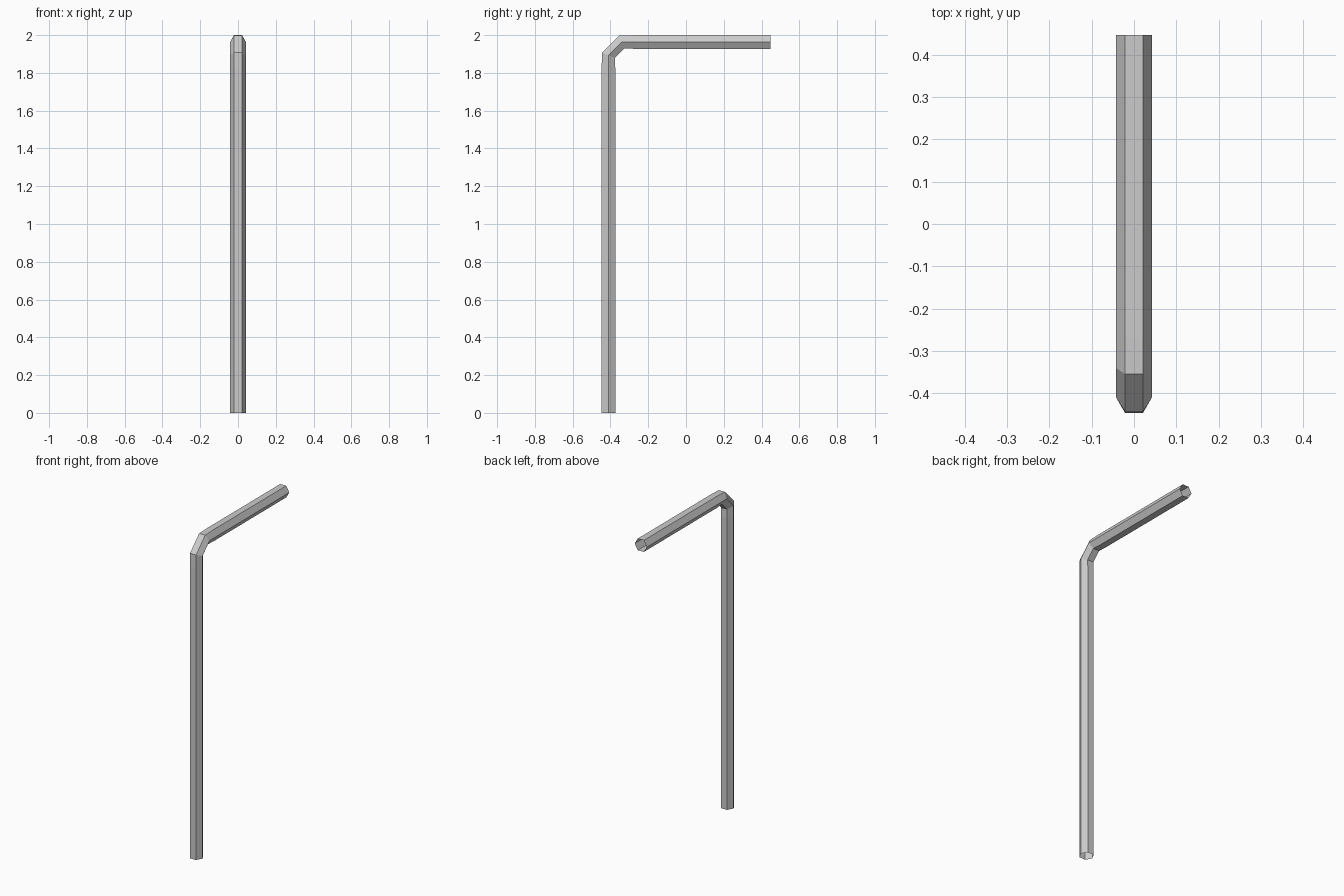
import bpy, bmesh, math

if "Cube" in bpy.data.objects:
    bpy.data.objects.remove(bpy.data.objects["Cube"])

R = 0.042                      # hexagon corner radius
H = R * math.sin(math.pi / 3)  # hexagon half-height across flats
YP = -0.447 + H                # centre line of the upright
ZP = 2.0 - H                   # centre line of the arm
B = 0.07                       # bend size

# Centre-line stations: y, z, direction of the ring's outward side (degrees from -y)
stations = [
    (YP, 0.0, 0),
    (YP, ZP - 2 * B, 0),
    (YP, ZP - B, 22.5),
    (YP + B, ZP, 67.5),
    (YP + 2 * B, ZP, 90),
    (0.447, ZP, 90),
]

# Open-ended hexagonal bent tube, corners on the left and right sides
bm = bmesh.new()
rings = []
for y, z, tilt in stations:
    t = math.radians(tilt)
    ring = []
    for k in range(6):
        a = k * math.pi / 3
        out = R * math.sin(a)
        ring.append(bm.verts.new((R * math.cos(a),
                                  y - out * math.cos(t),
                                  z + out * math.sin(t))))
    rings.append(ring)
for a, b in zip(rings, rings[1:]):
    for k in range(6):
        n = (k + 1) % 6
        bm.faces.new((a[n], a[k], b[k], b[n]))

mesh = bpy.data.meshes.new("bent_pipe")
bm.normal_update()
bm.to_mesh(mesh)
bm.free()
pipe = bpy.data.objects.new("bent_pipe", mesh)
bpy.context.collection.objects.link(pipe)
